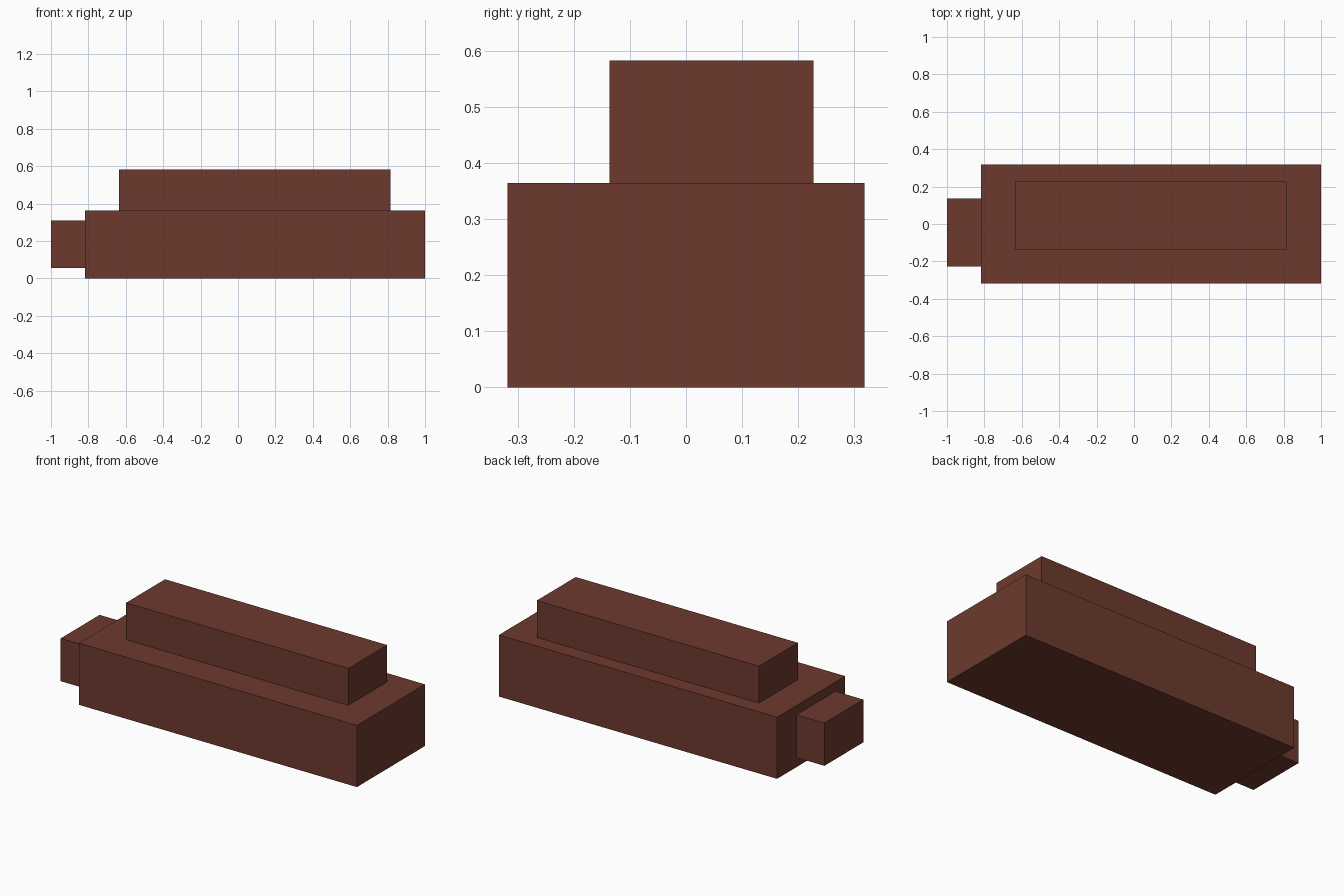
import bpy
import bmesh
from mathutils import Vector

if "Cube" in bpy.data.objects:
    bpy.data.objects.remove(bpy.data.objects["Cube"])

brown = bpy.data.materials.new("reddish_brown")
brown.diffuse_color = (0.153, 0.042, 0.027, 1.0)
brown.use_nodes = True
brown.node_tree.nodes["Principled BSDF"].inputs["Base Color"].default_value = brown.diffuse_color


def box(name, low, high):
    """Add a flat-shaded box spanning two opposite corners."""
    low, high = Vector(low), Vector(high)
    bm = bmesh.new()
    bmesh.ops.create_cube(bm, size=1.0)
    bmesh.ops.scale(bm, vec=high - low, verts=bm.verts)
    bmesh.ops.translate(bm, vec=(low + high) / 2, verts=bm.verts)
    mesh = bpy.data.meshes.new(name)
    bm.to_mesh(mesh)
    bm.free()
    mesh.materials.append(brown)
    obj = bpy.data.objects.new(name, mesh)
    bpy.context.collection.objects.link(obj)
    return obj


# Long main block resting on the ground
box("base_block", (-0.818, -0.318, 0.0), (1.0, 0.318, 0.364))
# Narrower block on top, set towards the back
box("upper_block", (-0.636, -0.136, 0.364), (0.816, 0.227, 0.582))
# Small block projecting from the left end
box("end_block", (-1.0, -0.227, 0.056), (-0.818, 0.136, 0.309))
